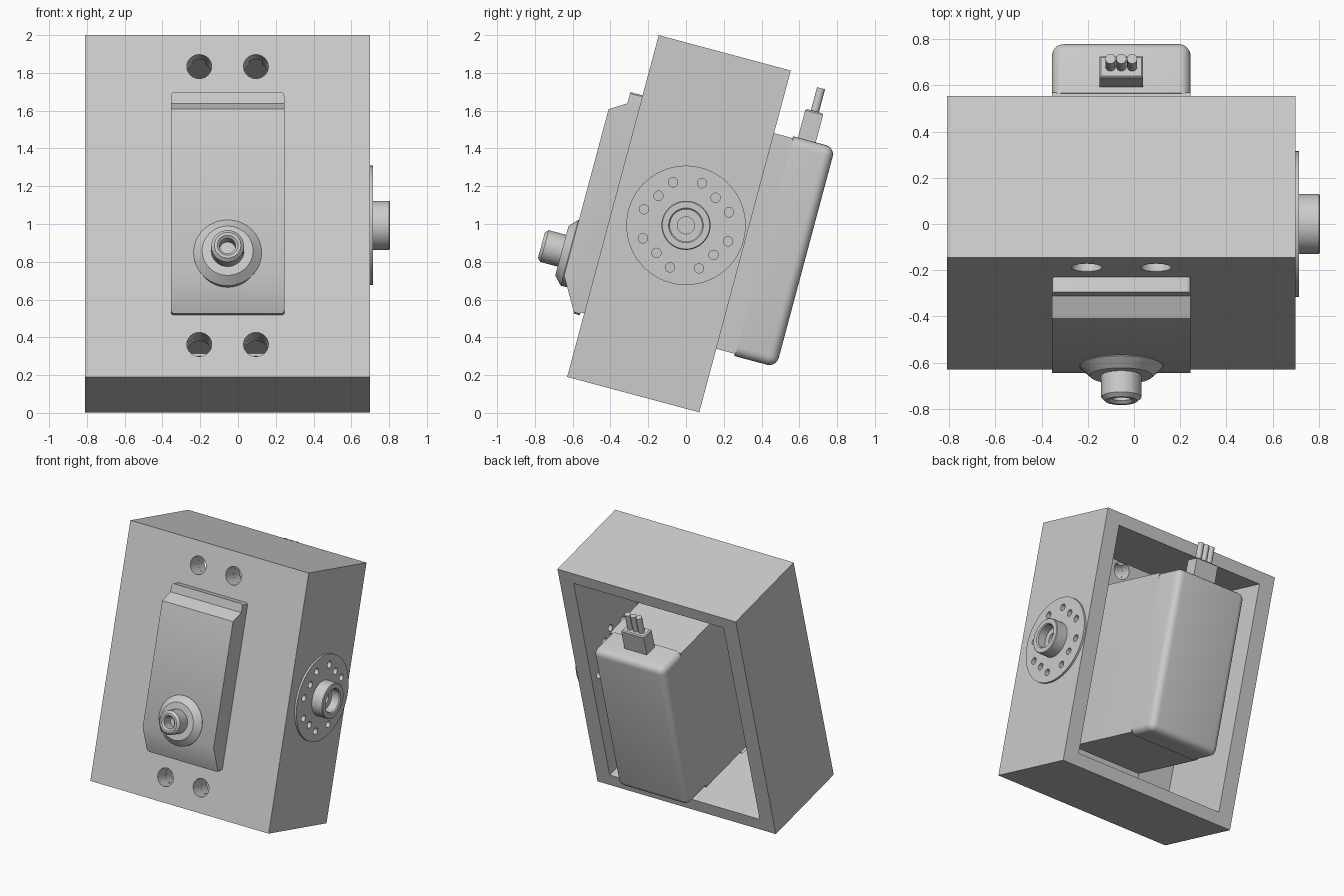
import bpy, bmesh
from math import radians, cos, sin, tau
from mathutils import Matrix, Vector

if "Cube" in bpy.data.objects:
    bpy.data.objects.remove(bpy.data.objects["Cube"], do_unlink=True)

# One plain grey for every part
GREY = (0.6, 0.6, 0.6, 1)
grey = bpy.data.materials.new("plain grey")
grey.use_nodes = True
grey.diffuse_color = GREY
grey.node_tree.nodes["Principled BSDF"].inputs["Base Color"].default_value = GREY

# Parts are built upright, then the whole assembly leans forward
LEAN = Matrix.Translation((0, 0, 0.993)) @ Matrix.Rotation(radians(-15), 4, 'X')
TURN = {'X': Matrix.Rotation(radians(90), 4, 'Y'),
        'Y': Matrix.Rotation(radians(-90), 4, 'X'),
        'Z': Matrix.Identity(4)}
MID = -0.055                      # centre line of the motor in x
LEFT, RIGHT = -0.355, 0.245       # motor sides


def finish(bm, name):
    bmesh.ops.remove_doubles(bm, verts=bm.verts, dist=1e-5)
    bmesh.ops.recalc_face_normals(bm, faces=bm.faces)
    mesh = bpy.data.meshes.new(name)
    bm.to_mesh(mesh)
    bm.free()
    mesh.materials.append(grey)
    obj = bpy.data.objects.new(name, mesh)
    bpy.context.collection.objects.link(obj)
    return obj


def add_box(bm, low, high):
    low, high = Vector(low), Vector(high)
    mat = Matrix.Translation((low + high) / 2) @ Matrix.Diagonal((*(high - low), 1))
    return bmesh.ops.create_cube(bm, size=1, matrix=mat)["verts"]


def add_lathe(bm, profile, axis, centre, sides=48):
    """Turn a closed (along, radius) profile about an axis."""
    mat = Matrix.Translation(centre) @ TURN[axis]
    rings = [[bm.verts.new(mat @ Vector((r * cos(tau * i / sides), r * sin(tau * i / sides), a)))
              for i in range(sides)] for a, r in profile]
    for k, ring in enumerate(rings):
        prev = rings[k - 1]
        for i in range(sides):
            j = (i + 1) % sides
            bm.faces.new((prev[i], prev[j], ring[j], ring[i]))


def add_rod(bm, start, end, radius, axis, centre, sides=24):
    add_lathe(bm, [(start, 0), (start, radius), (end, radius), (end, 0)], axis, centre, sides)


def cut(obj, cutter, keep=False):
    mod = obj.modifiers.new("cut", 'BOOLEAN')
    mod.operation, mod.solver, mod.object = 'DIFFERENCE', 'EXACT', cutter
    bpy.context.view_layer.update()
    graph = bpy.context.evaluated_depsgraph_get()
    mesh = bpy.data.meshes.new_from_object(obj.evaluated_get(graph))
    obj.modifiers.clear()
    obj.data = mesh
    if not keep:
        bpy.data.objects.remove(cutter, do_unlink=True)


def place(obj):
    obj.data.shade_smooth()
    obj.data.set_sharp_from_angle(angle=radians(30))
    obj.matrix_world = LEAN


# Cutters: four mounting screw holes, twelve horn holes
bm = bmesh.new()
for side in (-0.15, 0.15):
    for height in (-0.76, 0.763):
        add_rod(bm, -0.5, -0.1, 0.066, 'Y', (MID + side, 0, height))
screw_holes = finish(bm, "screw_hole_cutter")

bm = bmesh.new()
for quarter in range(4):
    angle = radians(58 + 90 * quarter)
    out = Vector((0, cos(angle), sin(angle)))
    along = Vector((0, -sin(angle), cos(angle)))
    for step in (-1, 0, 1):
        add_rod(bm, 0.5, 0.9, 0.025, 'X', out * 0.214 + along * 0.105 * step, 16)
horn_holes = finish(bm, "horn_hole_cutter")

for helper in (screw_holes, horn_holes):
    helper.hide_render = True

# Housing: box open at the back
bm = bmesh.new()
add_box(bm, (-0.81, -0.4, -0.938), (0.70, 0.324, 0.935))
housing = finish(bm, "housing")
bm = bmesh.new()
add_box(bm, (-0.69, -0.3, -0.845), (0.58, 0.5, 0.845))
cut(housing, finish(bm, "cavity_cutter"))
cut(housing, screw_holes, keep=True)
cut(housing, horn_holes, keep=True)
place(housing)

# Mounting flange behind the front wall
bm = bmesh.new()
add_box(bm, (LEFT, -0.299, -0.82), (RIGHT, -0.225, 0.82))
flange = finish(bm, "mounting_flange")
cut(flange, screw_holes)
place(flange)

# Motor body: side profile extruded across, long corners softened
profile = [(0.43, -0.59), (-0.42, -0.59), (-0.42, -0.605), (-0.45, -0.605),
           (-0.555, -0.423), (-0.555, 0.488), (-0.467, 0.543), (-0.467, 0.605),
           (-0.39, 0.605), (-0.39, 0.592), (0.43, 0.592)]
bm = bmesh.new()
base = bm.faces.new([bm.verts.new((LEFT, y, z)) for y, z in profile])
moved = bmesh.ops.extrude_face_region(bm, geom=[base], use_keep_orig=True)["geom"]
bmesh.ops.translate(bm, vec=(RIGHT - LEFT, 0, 0),
                    verts=[v for v in moved if isinstance(v, bmesh.types.BMVert)])
corners = [e for e in bm.edges
           if e.verts[0].co.x == e.verts[1].co.x
           and abs(e.verts[0].co.z - e.verts[1].co.z) < 1e-4
           and abs(e.verts[0].co.z) > 0.6]
bmesh.ops.bevel(bm, geom=corners, offset=0.018, segments=3, affect='EDGES', profile=0.5)
place(finish(bm, "motor_body"))

# Back cover with rounded outer edges
bm = bmesh.new()
add_box(bm, (LEFT, 0.425, -0.602), (RIGHT, 0.656, 0.602))
rounded = [e for e in bm.edges if max(v.co.y for v in e.verts) > 0.6]
bmesh.ops.bevel(bm, geom=rounded, offset=0.05, segments=5, affect='EDGES', profile=0.5)
place(finish(bm, "back_cover"))

# Output collar and hollow shaft on the front
bm = bmesh.new()
add_lathe(bm, [(-0.48, 0), (-0.48, 0.18), (-0.558, 0.18), (-0.6, 0.135), (-0.6, 0)],
          'Y', (MID, 0, -0.3))
place(finish(bm, "output_collar"))
bm = bmesh.new()
add_lathe(bm, [(-0.59, 0), (-0.59, 0.087), (-0.695, 0.087), (-0.712, 0.07), (-0.712, 0.055),
               (-0.7, 0.042), (-0.62, 0.042), (-0.62, 0)], 'Y', (MID, 0, -0.3))
place(finish(bm, "output_shaft"))

# Horn disc with bored hub on the side
bm = bmesh.new()
add_lathe(bm, [(0.69, 0.045), (0.69, 0.316), (0.715, 0.316), (0.715, 0.13), (0.8, 0.13),
               (0.805, 0.125), (0.805, 0.092), (0.797, 0.085), (0.735, 0.085),
               (0.735, 0.045)], 'X', (0, 0, 0), 64)
horn = finish(bm, "horn_disc")
cut(horn, horn_holes)
place(horn)

# Cable connector and its three wires
bm = bmesh.new()
verts = add_box(bm, (-0.15, 0.452, 0.58), (0.04, 0.55, 0.76))
bmesh.ops.bevel(bm, geom=[e for e in bm.edges if min(v.co.z for v in e.verts) > 0.7],
                offset=0.008, segments=1, affect='EDGES')
place(finish(bm, "cable_connector"))
for number, shift in enumerate((-0.047, 0, 0.047), 1):
    bm = bmesh.new()
    add_rod(bm, 0.74, 0.886, 0.022, 'Z', (MID + shift, 0.503, 0))
    place(finish(bm, f"wire_{number}"))
